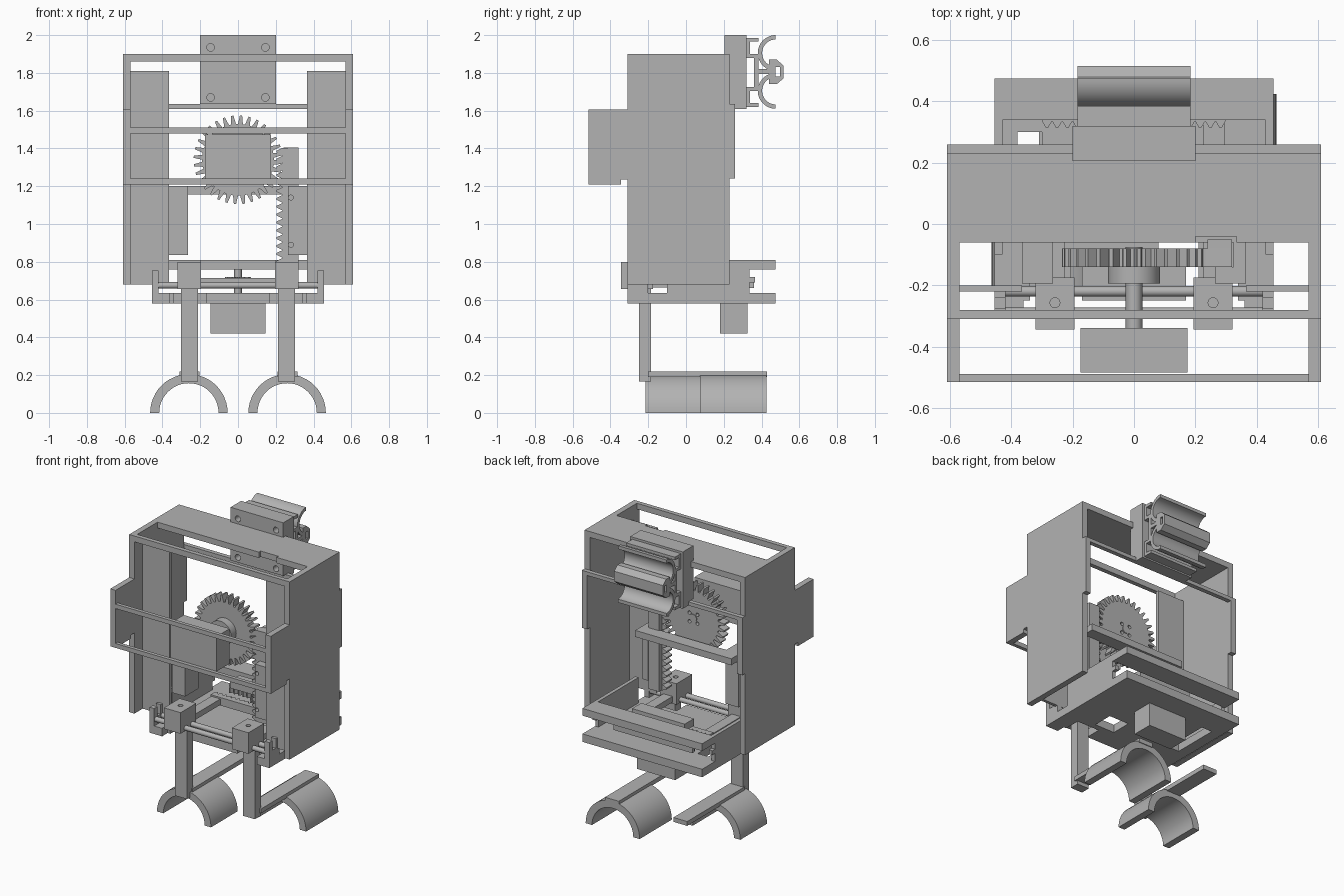
import bpy
import bmesh
import math

old = bpy.data.objects.get("Cube")
if old:
    bpy.data.objects.remove(old, do_unlink=True)

grey = bpy.data.materials.new("plain_grey")
grey.use_nodes = True
grey.diffuse_color = (.45, .45, .45, 1)
grey.node_tree.nodes["Principled BSDF"].inputs["Base Color"].default_value = (.45, .45, .45, 1)


def prism(name, outline, axis, span, smooth=False):
    """Extrude a closed outline along an axis; outline uses the other two axes in order."""
    bm = bmesh.new()
    rings = []
    for depth in span:
        ring = []
        for a, b in outline:
            place = {"x": (depth, a, b), "y": (a, depth, b), "z": (a, b, depth)}
            ring.append(bm.verts.new(place[axis]))
        rings.append(ring)
    low, high = rings
    bm.faces.new(low)
    bm.faces.new(high)
    for i in range(len(low)):
        j = (i + 1) % len(low)
        bm.faces.new((low[i], low[j], high[j], high[i]))
    bmesh.ops.recalc_face_normals(bm, faces=bm.faces)
    mesh = bpy.data.meshes.new(name)
    bm.to_mesh(mesh)
    bm.free()
    mesh.materials.append(grey)
    obj = bpy.data.objects.new(name, mesh)
    bpy.context.collection.objects.link(obj)
    if smooth:
        bpy.ops.object.select_all(action="DESELECT")
        obj.select_set(True)
        bpy.context.view_layer.objects.active = obj
        bpy.ops.object.shade_smooth_by_angle(angle=math.radians(35))
    return obj


def box(name, x, y, z, mirror=False):
    rect = [(x[0], y[0]), (x[1], y[0]), (x[1], y[1]), (x[0], y[1])]
    obj = prism(name, rect, "z", z)
    if mirror:
        box(name + "_mirrored", (-x[1], -x[0]), y, z)
    return obj


def arc(centre, radius, start, end, steps):
    turns = [math.radians(start + (end - start) * i / steps) for i in range(steps + 1)]
    return [(centre[0] + radius * math.cos(t), centre[1] + radius * math.sin(t)) for t in turns]


def shell(name, centre, outer, inner, start, end, axis, span):
    outline = arc(centre, outer, start, end, 24) + arc(centre, inner, end, start, 24)
    return prism(name, outline, axis, span, smooth=True)


def rod(name, centre, radius, axis, span):
    return prism(name, arc(centre, radius, 0, 360, 24)[:-1], axis, span, smooth=True)


def gear(name, centre, root, tip, teeth, axis, span):
    outline = []
    for i in range(teeth):
        for part, radius in ((0, root), (.3, root), (.52, tip), (.78, tip)):
            t = math.tau * (i + part) / teeth
            outline.append((centre[0] + radius * math.cos(t), centre[1] + radius * math.sin(t)))
    return prism(name, outline, axis, span)


def rack_outline(start, end, root, tip, back, teeth):
    """Toothed strip running along the second coordinate."""
    pitch = (end - start) / teeth
    outline = [(back, end), (back, start)]
    for i in range(teeth):
        base = start + i * pitch
        outline += [(root, base), (tip, base + pitch * .35), (tip, base + pitch * .6), (root, base + pitch * .95)]
    return outline


def cut(target, cutters):
    bpy.context.view_layer.objects.active = target
    for cutter in cutters:
        mod = target.modifiers.new("cut", "BOOLEAN")
        mod.object = cutter
        mod.solver = "EXACT"
        bpy.ops.object.modifier_apply(modifier=mod.name)
        bpy.data.objects.remove(cutter, do_unlink=True)


# Housing: side walls, roof with a notch, top bar and inner front panels
box("side_wall", (.57, .61), (-.31, .23), (.68, 1.9), mirror=True)
box("wall_rear_step", (.57, .61), (.23, .26), (1.24, 1.61), mirror=True)
box("front_box_wall", (.57, .61), (-.515, -.31), (1.235, 1.605), mirror=True)
box("front_box_sill", (.57, .61), (-.515, -.345), (1.21, 1.235), mirror=True)
roof = box("roof", (-.57, .57), (-.06, .23), (1.86, 1.9))
cut(roof, [box("notch", (.2, .335), (-.1, -.04), (1.8, 2))])
box("roof_front_bar", (-.57, .57), (-.31, -.28), (1.86, 1.9))
box("inner_panel", (.365, .57), (-.22, -.2), (.68, 1.81), mirror=True)
box("rear_bar", (-.61, .61), (.23, .26), (1.61, 1.635))
for z in (1.21, 1.48):
    box("front_box_bar", (-.57, .57), (-.515, -.49), (z, z + .03))

# Drive motor, shaft and large gear
box("drive_motor", (-.175, .175), (-.485, -.34), (1.235, 1.475))
rod("drive_shaft", (0, 1.34), .027, "y", (-.34, -.075))
rod("gear_hub", (0, 1.34), .085, "y", (-.195, -.14))
wheel = gear("large_gear", (0, 1.34), .19, .235, 32, "y", (-.14, -.08))
cut(wheel, [rod("hole", (x, 1.34 + z), .012, "y", (-.3, 0)) for x in (-.03, .03) for z in (-.03, .03)])

# Upright rack, its guides and the cross bar
rack = prism("upright_rack", rack_outline(.78, 1.405, .235, .205, .32, 15), "y", (-.14, -.08))
box("rack_back", (.24, .32), (-.08, -.05), (.78, 1.405))
guide = box("rack_guide", (.265, .365), (-.195, -.14), (.835, 1.2))
cut(guide, [rod("hole", (.28, z), .013, "y", (-.3, -.1)) for z in (.89, 1.14)])
box("rack_guide_back", (.325, .365), (-.14, -.05), (.835, 1.2))
box("far_guide", (-.365, -.265), (-.195, -.05), (.835, 1.2))
box("cross_bar", (-.365, .365), (-.06, .03), (1.155, 1.2))

# Carriage base with arm slots and openings
base = box("carriage_base", (-.455, .455), (-.25, .475), (.58, .635))
slots = [box("slot", (s - .1, s + .07), (-.4, -.14), (.5, .7)) for s in (-.24, .27)]
slots.append(box("opening", (.08, .23), (-.1, .04), (.5, .7)))
slots.append(box("opening", (-.38, -.3), (-.02, .3), (.5, .7)))
cut(base, slots)
box("base_front_tab", (.36, .455), (-.31, -.25), (.58, .635), mirror=True)
box("carriage_side", (.43, .455), (-.1, .335), (.635, .76), mirror=True)
box("carriage_top_side", (.43, .455), (-.1, .34), (.76, .81), mirror=True)
box("carriage_top_bar", (-.455, .455), (.34, .475), (.76, .81))
box("carriage_bridge", (-.2, .2), (.2, .3), (.76, .81))
box("side_tab", (.43, .455), (.335, .365), (.69, .72), mirror=True)
box("grip_motor", (-.145, .145), (.18, .325), (.42, .58))
rod("grip_shaft", (0, .25), .02, "z", (.58, .76))
gear("grip_pinion", (0, .25), .05, .07, 14, "z", (.66, .72))

# Horizontal racks either side of the pinion, linked to the sliding blocks
for name, root, tip, back, side in (("front", .165, .185, .13, -1), ("rear", .335, .315, .365, 1)):
    back = min(back, .36)
    outline = [(b, a) for a, b in rack_outline(-.3, .3, root, tip, back, 18)]
    prism(name + "_grip_rack", outline, "z", (.66, .715))
    x = side * .26
    box(name + "_rack_link", (x - .035, x + .035), (-.18, root), (.665, .705))

# Guide rods with end brackets
for y in (-.22, -.29):
    rod("guide_rod", (y, .675), .017, "x", (-.43, .43))
box("rod_bracket", (.42, .455), (-.31, -.2), (.635, .69), mirror=True)
for y in (-.31, -.24):
    box("bracket_finger", (.42, .455), (y, y + .035), (.69, .755), mirror=True)

# Sliding blocks and gripper arms with half round jaws
for name, side, jaw in (("right", -1, (-.215, .075)), ("left", 1, (.075, .425))):
    x = side * .258
    block = box(name + "_slide_block", (x - .063, x + .063), (-.345, -.175), (.655, .8))
    cut(block, [rod("hole", (x, -.257), .016, "z", (.72, .9))])
    box(name + "_arm", (x - .045, x + .045), (-.25, -.185), (.165, .66))
    x = side * .26
    box(name + "_arm_foot", (x - .05, x + .055), (-.2, .43), (.19, .22))
    shell(name + "_jaw", (x, 0), .205, .157, 0, 180, "y", jaw)

# Rear mounting plate with screw holes
plate = box("mount_plate", (-.2, .2), (.205, .32), (1.635, 2))
cut(plate, [rod("hole", (x, z), .02, "y", (.1, .4)) for x in (-.145, .145) for z in (1.67, 1.935)])
box("mount_foot", (-.2, .2), (.255, .32), (1.61, 1.635))

# Double clip: two open channels joined by a hollow centre block
for name, z, first, last in (("upper", 1.905, 90, 265), ("lower", 1.705, 95, 270)):
    shell(name + "_clip_channel", (.475, z), .095, .072, first, last, "x", (-.185, .185))
for z in (1.62, 1.88):
    for low in (z, z + .085):
        box("clip_strut", (-.185, .185), (.32, .385), (low, low + .02))
    box("clip_pad", (-.185, .185), (.32, .34), (z, z + .1))
for x in (-.185, .13):
    box("clip_web", (x, x + .055), (.36, .385), (1.72, 1.88))
block = prism("clip_centre", [(.44, 1.74), (.48, 1.74), (.515, 1.77), (.515, 1.84), (.48, 1.87), (.44, 1.87)],
              "x", (-.185, .185))
cut(block, [box("window", (-.3, .3), (.475, .497), (1.78, 1.83))])
box("clip_centre_web", (-.185, .185), (.385, .44), (1.795, 1.82))
